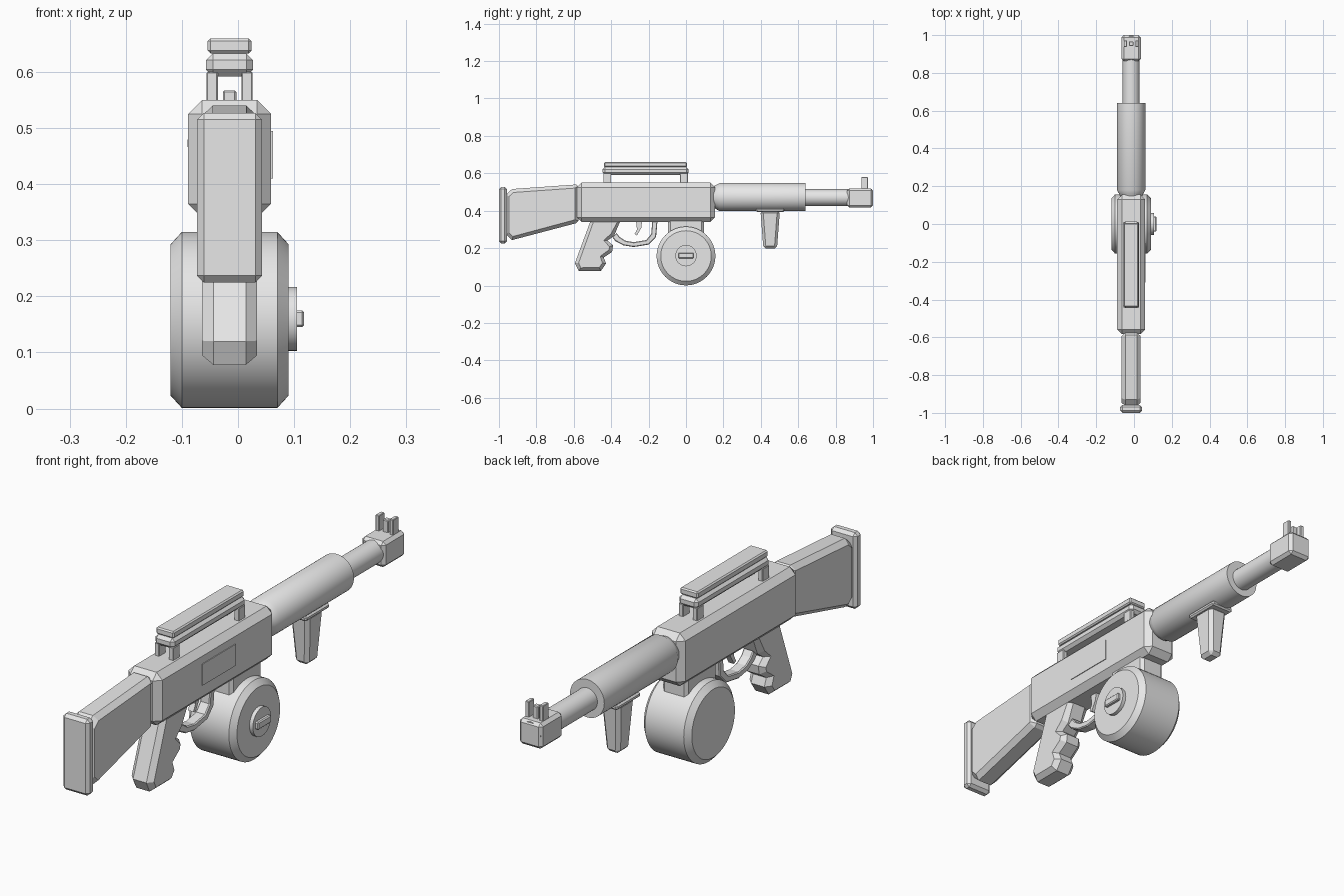
import bpy, bmesh, math
from mathutils import Vector

if "Cube" in bpy.data.objects:
    bpy.data.objects.remove(bpy.data.objects["Cube"])

CX = -0.015   # centre line of the body
ZB = 0.473    # bore height

grey = bpy.data.materials.new("plain_grey")
grey.diffuse_color = (0.8, 0.8, 0.8, 1)
grey.use_nodes = True
grey.node_tree.nodes["Principled BSDF"].inputs["Base Color"].default_value = grey.diffuse_color


def finish(name, bm, smooth=False):
    bmesh.ops.recalc_face_normals(bm, faces=bm.faces[:])
    me = bpy.data.meshes.new(name)
    bm.to_mesh(me)
    bm.free()
    me.materials.append(grey)
    ob = bpy.data.objects.new(name, me)
    bpy.context.collection.objects.link(ob)
    if smooth:
        for p in me.polygons:
            p.use_smooth = True
        me.set_sharp_from_angle(angle=math.radians(30))
    return ob


def box(name, x, y, z, bevel=0.0, taper=1.0):
    """Box from min/max ranges; taper scales the bottom, bevel chamfers every edge."""
    bm = bmesh.new()
    bmesh.ops.create_cube(bm, size=1)
    c = [(r[0] + r[1]) / 2 for r in (x, y, z)]
    s = [r[1] - r[0] for r in (x, y, z)]
    for v in bm.verts:
        k = taper if v.co.z < 0 else 1
        v.co = Vector((c[0] + v.co.x * s[0] * k, c[1] + v.co.y * s[1] * k, c[2] + v.co.z * s[2]))
    if bevel:
        bmesh.ops.bevel(bm, geom=bm.edges[:], offset=bevel, segments=1, affect='EDGES')
    return finish(name, bm)


def prism(name, pts, half, chamfer=0.0):
    """Side profile (y, z) extruded across x, with chamfered rims."""
    bm = bmesh.new()
    h = half - chamfer
    rings = [[bm.verts.new((CX + s * h, y, z)) for y, z in pts] for s in (-1, 1)]
    caps = [bm.faces.new(r) for r in rings]
    n = len(pts)
    for i in range(n):
        j = (i + 1) % n
        bm.faces.new((rings[0][i], rings[0][j], rings[1][j], rings[1][i]))
    bmesh.ops.recalc_face_normals(bm, faces=bm.faces[:])
    if chamfer:
        bmesh.ops.inset_individual(bm, faces=caps, thickness=chamfer, depth=chamfer)
    return finish(name, bm)


def lathe(name, profile, axis, centre, seg=48):
    """Closed round solid from (position, radius) pairs along x or y."""
    bm = bmesh.new()
    rings = []
    for t, r in profile:
        ring = []
        for i in range(seg):
            a = 2 * math.pi * i / seg
            u, w = r * math.cos(a), r * math.sin(a)
            co = (t, centre[0] + u, centre[1] + w) if axis == 'x' else (centre[0] + u, t, centre[1] + w)
            ring.append(bm.verts.new(co))
        rings.append(ring)
    for a, b in zip(rings, rings[1:]):
        for i in range(seg):
            j = (i + 1) % seg
            bm.faces.new((a[i], a[j], b[j], b[i]))
    bm.faces.new(rings[0])
    bm.faces.new(rings[-1])
    return finish(name, bm, True)


def sym(half):
    return (CX - half, CX + half)


# Stock and butt plate
box("butt_plate", sym(0.058), (-1.0, -0.958), (0.225, 0.527), 0.012)
prism("stock", [(-0.965, 0.275), (-0.93, 0.243), (-0.588, 0.333), (-0.575, 0.345),
                (-0.575, 0.53), (-0.588, 0.54), (-0.93, 0.516), (-0.965, 0.484)], 0.05, 0.02)

# Receiver with side port cover
box("receiver", sym(0.074), (-0.583, 0.155), (0.34, 0.55), 0.025)
box("port_cover", (0.05, 0.062), (-0.31, -0.1), (0.41, 0.495))

# Barrel group
lathe("handguard", [(0.14, 0.055), (0.16, 0.064), (0.18, 0.075), (0.64, 0.075)], 'y', (CX, ZB))
lathe("barrel", [(0.6, 0.045), (0.995, 0.045)], 'y', (CX, 0.47), 32)
box("muzzle_block", sym(0.051), (0.862, 1.0), (0.417, 0.519), 0.012)

# Front sight: two ears and a centre post
for side, dx in (("left", -0.031), ("right", 0.031)):
    box("front_sight_ear_" + side, (CX + dx - 0.008, CX + dx + 0.008), (0.937, 0.972), (0.51, 0.58), 0.002)
box("front_sight_post", sym(0.012), (0.943, 0.966), (0.51, 0.567), 0.003)

# Top rail on paired posts
for end, y in (("rear", (-0.442, -0.4)), ("front", (-0.032, 0.01))):
    for side, dx in (("left", -0.031), ("right", 0.031)):
        box(f"rail_post_{end}_{side}", (CX + dx - 0.01, CX + dx + 0.01), y, (0.54, 0.6), 0.002)
box("rail_base", sym(0.042), (-0.446, 0.014), (0.592, 0.633), 0.012)
box("rail_top", sym(0.039), (-0.438, 0.005), (0.633, 0.66), 0.005)

# Drum magazine
box("magazine_well", sym(0.055), (-0.096, 0.096), (0.27, 0.36), 0.012)
lathe("drum", [(-0.12, 0.135), (-0.1, 0.157), (0.07, 0.157), (0.09, 0.135)], 'x', (0, 0.158), 64)
lathe("drum_hub", [(0.08, 0.057), (0.105, 0.057)], 'x', (0, 0.16), 40)
box("drum_key", (0.1, 0.118), (-0.041, 0.041), (0.145, 0.175), 0.004)

# Pistol grip with finger grooves
prism("pistol_grip", [(-0.505, 0.36), (-0.594, 0.12), (-0.573, 0.078), (-0.455, 0.078),
                      (-0.427, 0.118), (-0.44, 0.15), (-0.395, 0.18), (-0.39, 0.215),
                      (-0.42, 0.24), (-0.385, 0.265), (-0.345, 0.36)], 0.049, 0.02)

# Trigger and guard
prism("trigger_guard", [(-0.395, 0.26), (-0.378, 0.238), (-0.335, 0.215), (-0.28, 0.206),
                        (-0.2, 0.219), (-0.16, 0.26), (-0.152, 0.35), (-0.18, 0.35),
                        (-0.186, 0.275), (-0.213, 0.243), (-0.28, 0.232), (-0.325, 0.24),
                        (-0.355, 0.26), (-0.37, 0.28)], 0.022, 0.004)
prism("trigger", [(-0.235, 0.35), (-0.238, 0.31), (-0.262, 0.268), (-0.275, 0.275),
                  (-0.262, 0.3), (-0.268, 0.35)], 0.012)

# Foregrip
box("foregrip_flange", sym(0.05), (0.375, 0.525), (0.392, 0.412), 0.006)
box("foregrip", sym(0.042), (0.398, 0.502), (0.197, 0.402), 0.014, taper=0.7)
